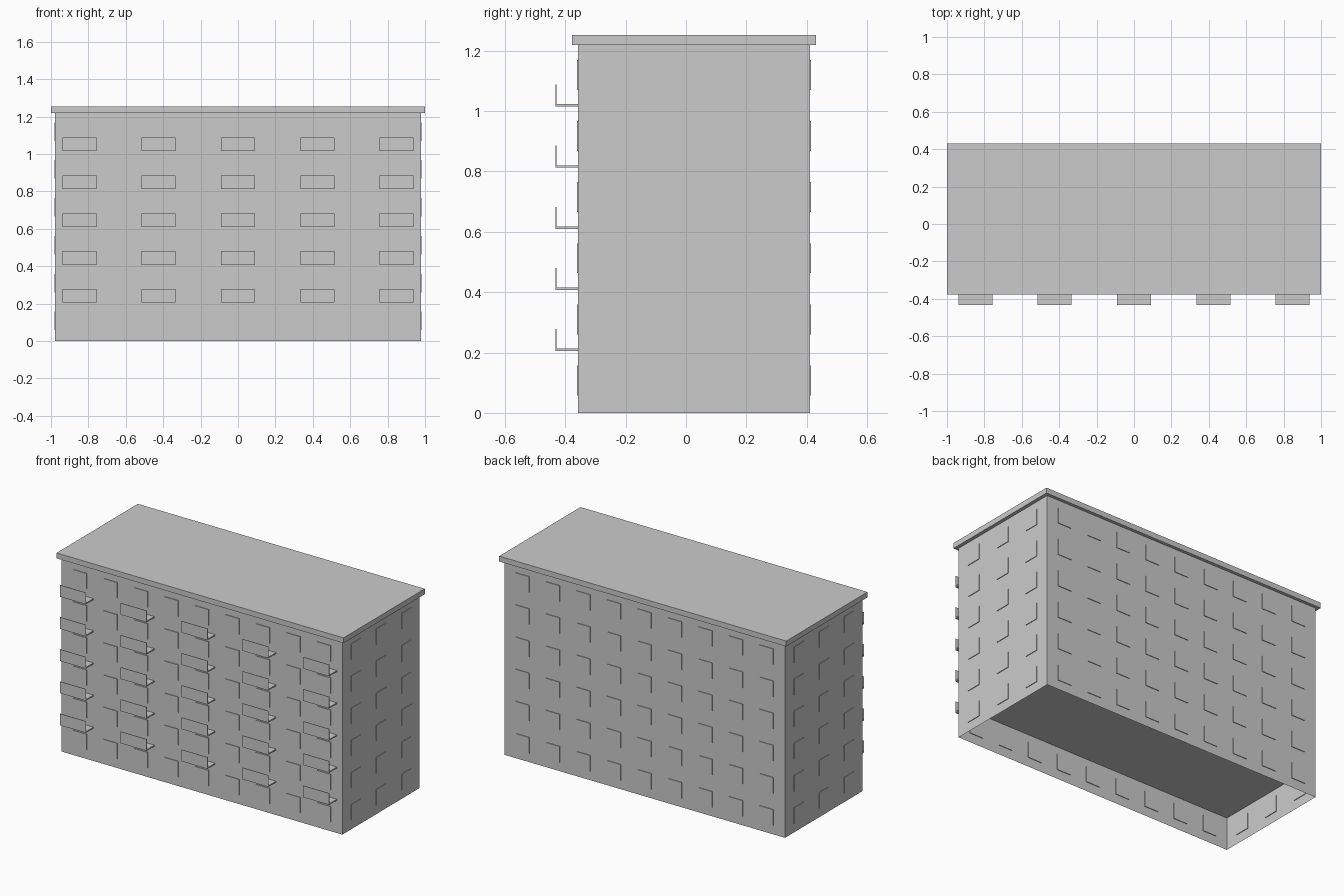
import bpy, bmesh
from mathutils import Matrix, Vector

if "Cube" in bpy.data.objects:
    bpy.data.objects.remove(bpy.data.objects["Cube"])

X, Y0, Y1, TOP = 0.978, -0.358, 0.411, 1.219   # wall extents
YC = (Y0 + Y1) / 2
PITCH = 0.2025                                 # storey height


def add_box(bm, lo, hi):
    lo, hi = Vector(lo), Vector(hi)
    m = Matrix.Translation((lo + hi) / 2) @ Matrix.Diagonal((*(hi - lo), 1))
    return bmesh.ops.create_cube(bm, size=1, matrix=m)["verts"]


def finish(bm, name):
    me = bpy.data.meshes.new(name)
    bm.to_mesh(me)
    bm.free()
    ob = bpy.data.objects.new(name, me)
    bpy.context.collection.objects.link(ob)
    return ob


# Outer walls: thin shell, open at the bottom and under the roof
bm = bmesh.new()
add_box(bm, (-X, Y0, 0), (X, Y1, TOP))
bm.normal_update()
bmesh.ops.delete(bm, geom=[f for f in bm.faces if abs(f.normal.z) > 0.5],
                 context="FACES_ONLY")
finish(bm, "walls")

# Flat roof slab with a small overhang
bm = bmesh.new()
add_box(bm, (-1, -0.378, TOP), (1, 0.431, 1.253))
finish(bm, "roof")

# Storey floors inside the shell (the lowest is visible from below)
bm = bmesh.new()
for i in range(5):
    z = 0.205 + i * PITCH
    add_box(bm, (-X, Y0, z), (X, Y1, z + 0.008))
finish(bm, "storey_floors")

# Window panels, slightly proud of the walls on all four sides
bm = bmesh.new()
W, D = 0.048, 0.004
for i in range(6):
    z0 = 0.058 + i * PITCH
    z1 = z0 + 0.099
    for k in range(-4, 5):
        x = k * 0.2125
        for y in (Y0, Y1):
            add_box(bm, (x - W, y - D, z0), (x + W, y + D, z1))
    for k in (-1, 0, 1):
        y = YC + k * 0.25
        for x in (-X, X):
            add_box(bm, (x - D, y - W, z0), (x + D, y + W, z1))
finish(bm, "windows")

# Balconies on the front: slab plus thin front parapet
bm = bmesh.new()
for i in range(5):
    z = 0.205 + i * PITCH
    for k in range(-2, 3):
        x = k * 0.424
        add_box(bm, (x - 0.091, -0.431, z), (x + 0.091, Y0, z + 0.008))
        add_box(bm, (x - 0.091, -0.433, z), (x + 0.091, -0.430, z + 0.073))
finish(bm, "balconies")
